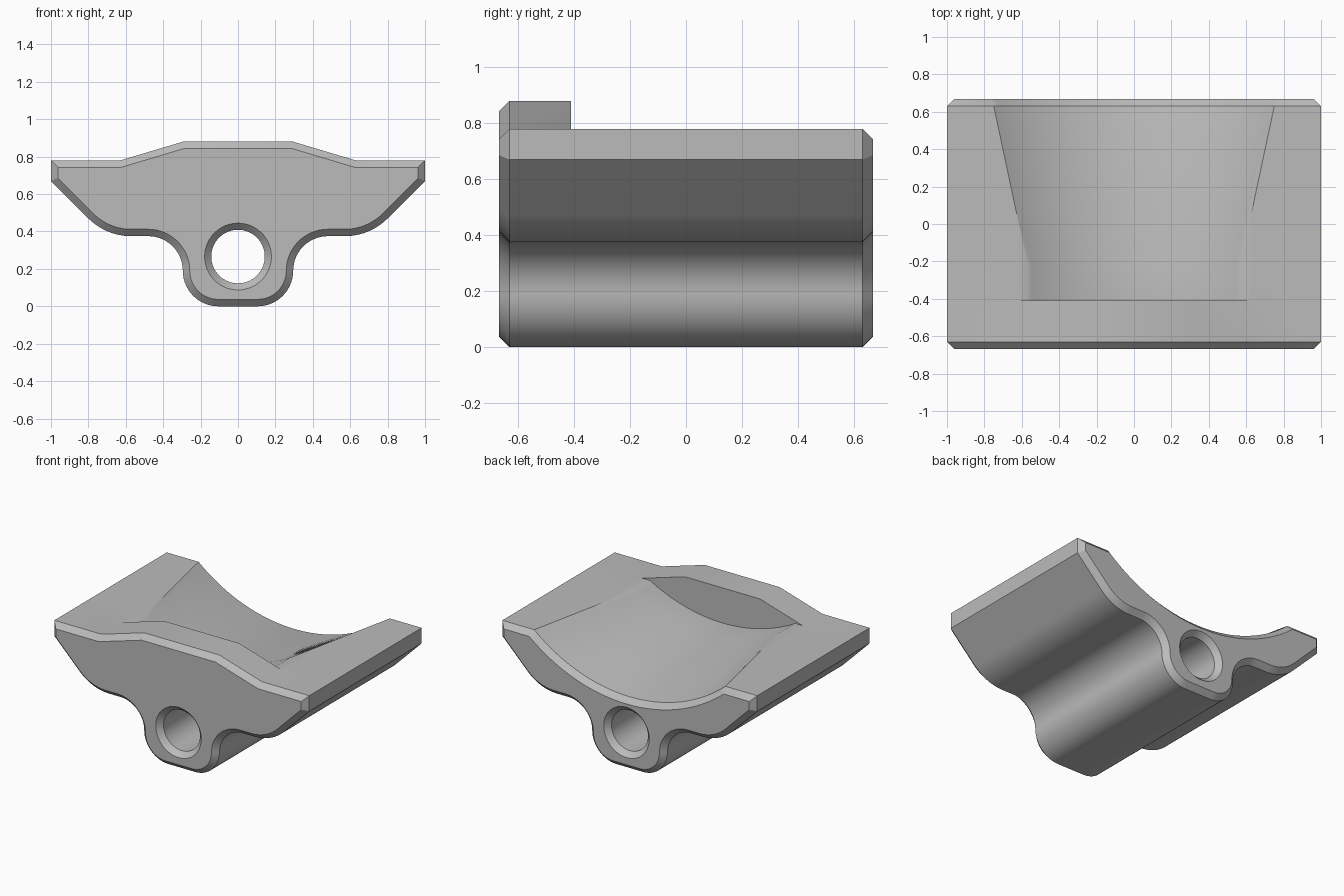
import bpy
import bmesh
from math import sin, cos, pi, asin, sqrt
from mathutils import Vector

if "Cube" in bpy.data.objects:
    bpy.data.objects.remove(bpy.data.objects["Cube"])

END = 0.667      # half length
CH = 0.037       # chamfer size
DECK = 0.78      # height of the flat deck
RIDGE_Y = -0.41  # back of the raised front ridge

grey = bpy.data.materials.new("plain_grey")
grey.use_nodes = True
grey.diffuse_color = (0.5, 0.5, 0.5, 1)
grey.node_tree.nodes["Principled BSDF"].inputs["Base Color"].default_value = (0.5, 0.5, 0.5, 1)


def loft(name, sections):
    """Skin matching (y, [(x, z), ...]) sections and cap both ends."""
    bm = bmesh.new()
    rings = [[bm.verts.new((x, y, z)) for x, z in pts] for y, pts in sections]
    n = len(rings[0])
    for a, b in zip(rings, rings[1:]):
        for i in range(n):
            j = (i + 1) % n
            bm.faces.new((a[i], a[j], b[j], b[i]))
    bm.faces.new(rings[0])
    bm.faces.new(rings[-1])
    bmesh.ops.recalc_face_normals(bm, faces=bm.faces)
    mesh = bpy.data.meshes.new(name)
    bm.to_mesh(mesh)
    bm.free()
    mesh.materials.append(grey)
    obj = bpy.data.objects.new(name, mesh)
    bpy.context.collection.objects.link(obj)
    return obj


def arc(cx, cz, r, a0, a1, steps=14):
    return [(cx + r * cos(a0 + (a1 - a0) * i / steps),
             cz + r * sin(a0 + (a1 - a0) * i / steps)) for i in range(steps + 1)]


def inset(pts, d):
    """Mitred inward offset of a counter-clockwise outline."""
    out = []
    for i, p in enumerate(pts):
        p = Vector(p)
        e1 = (p - Vector(pts[i - 1])).normalized()
        e2 = (Vector(pts[(i + 1) % len(pts)]) - p).normalized()
        n1, n2 = Vector((-e1.y, e1.x)), Vector((-e2.y, e2.x))
        out.append(tuple(p + (n1 + n2) * d / (1 + n1.dot(n2))))
    return out


# Outline: rounded foot, fillet, swept wing, deck and raised ridge
half = arc(0.105, 0.19, 0.19, -pi / 2, 0)
half += arc(0.48, 0.19, 0.185, pi, pi / 2)[1:]
half += arc(0.571, 0.699, 0.324, -pi / 2, -pi / 4)
half += [(1, 0.67), (1, DECK), (0.63, DECK), (0.295, 0.88)]
outline = half + [(-x, z) for x, z in reversed(half)]
small = inset(outline, CH)
body = loft("cradle_body", [(-END, small), (-END + CH, outline),
                            (END - CH, outline), (END, small)])


# Cutter for the deck behind the ridge, with its curved tilted trough
def trough(floor, drop=0.0, radius=1.16, steps=48):
    cz, r, deck = floor + radius, radius + drop, DECK - drop
    a = asin(sqrt(r * r - (cz - deck) ** 2) / r)
    curve = arc(0, cz, r, -pi / 2 - a, -pi / 2 + a, steps)
    return [(-1.2, 1.2), (-1.2, deck)] + curve + [(1.2, deck), (1.2, 1.2)]


back = END - CH
trough_cutter = loft("trough_cutter", [
    (RIDGE_Y, trough(0.631)), (-0.22, trough(0.631)), (back, trough(0.505)),
    (back + 2 * CH, trough(0.505, 2 * CH))])

# Cutter for the lengthwise hole, flared at both ends
hole_cutter = loft("hole_cutter", [
    (y, arc(0, 0.266, r, 0, 2 * pi * 63 / 64, 63))
    for y, r in ((-back - 2 * CH, 0.214), (-back, 0.143),
                 (back, 0.143), (back + 2 * CH, 0.214))])

bpy.context.view_layer.objects.active = body
for cutter in (trough_cutter, hole_cutter):
    mod = body.modifiers.new(cutter.name, "BOOLEAN")
    mod.operation = "DIFFERENCE"
    mod.solver = "EXACT"
    mod.object = cutter
    bpy.ops.object.modifier_apply(modifier=mod.name)
    bpy.data.objects.remove(cutter)

bpy.ops.object.select_all(action="DESELECT")
body.select_set(True)
bpy.ops.object.shade_smooth_by_angle(angle=pi / 6)
